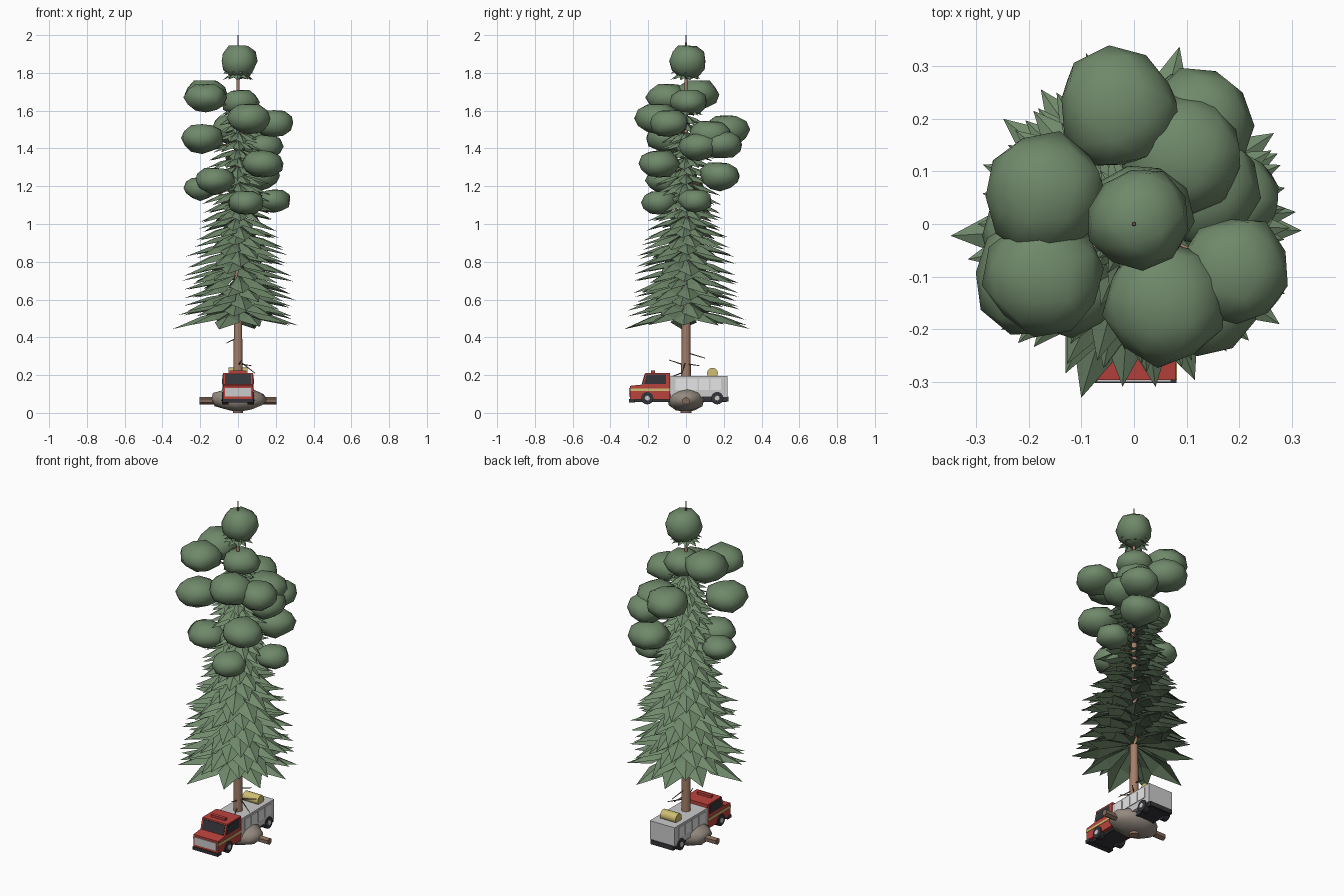
import bpy, bmesh, random
from math import cos, sin, pi, radians
from mathutils import Vector, Matrix

random.seed(4)
cube = bpy.data.objects.get("Cube")
if cube:
    bpy.data.objects.remove(cube)


def material(name, r, g, b):
    m = bpy.data.materials.new(name)
    m.use_nodes = True
    m.diffuse_color = (r, g, b, 1)
    m.node_tree.nodes["Principled BSDF"].inputs["Base Color"].default_value = (r, g, b, 1)
    return m


needle = material("needle green", 0.165, 0.255, 0.15)
leaf = material("foliage green", 0.16, 0.25, 0.145)
bark = material("bark brown", 0.37, 0.21, 0.14)
dead = material("dark wood", 0.23, 0.145, 0.10)
earth = material("root ball grey", 0.30, 0.255, 0.215)
red = material("truck red", 0.50, 0.055, 0.045)
silver = material("silver", 0.60, 0.60, 0.60)
shutter = material("pale shutter", 0.80, 0.80, 0.81)
yellow = material("yellow", 0.62, 0.52, 0.17)
black = material("rubber black", 0.035, 0.036, 0.042)


def finish(name, bm, mat, smooth=None):
    mesh = bpy.data.meshes.new(name)
    bm.to_mesh(mesh)
    bm.free()
    mesh.materials.append(mat)
    ob = bpy.data.objects.new(name, mesh)
    bpy.context.collection.objects.link(ob)
    if smooth:
        bpy.ops.object.select_all(action="DESELECT")
        ob.select_set(True)
        bpy.context.view_layer.objects.active = ob
        bpy.ops.object.shade_smooth_by_angle(angle=radians(smooth))
    return ob


def box(name, x, y, z, mat):
    """Box from (min, max) ranges."""
    bm = bmesh.new()
    bmesh.ops.create_cube(bm, size=1)
    for v in bm.verts:
        v.co = [r[0] if c < 0 else r[1] for c, r in zip(v.co, (x, y, z))]
    return finish(name, bm, mat)


def rod(name, a, b, r1, r2, mat, sides=10, smooth=40):
    """Tapered cylinder between two points."""
    a, b = Vector(a), Vector(b)
    bm = bmesh.new()
    turn = (b - a).to_track_quat("Z", "Y").to_matrix().to_4x4()
    bmesh.ops.create_cone(bm, cap_ends=True, segments=sides, radius1=r1, radius2=r2,
                          depth=(b - a).length,
                          matrix=Matrix.Translation((a + b) / 2) @ turn)
    return finish(name, bm, mat, smooth)


def blob(name, centre, size, mat, rough):
    """Lumpy flattened ball."""
    bm = bmesh.new()
    bmesh.ops.create_icosphere(bm, subdivisions=2, radius=1)
    spin = Matrix.Rotation(random.uniform(0, 6), 3, "Z")
    for v in bm.verts:
        p = spin @ v.co * random.uniform(1 - rough, 1 + rough)
        p.z = min(p.z, 0.9)
        v.co = [c + s * q for c, s, q in zip(centre, size, p)]
    return finish(name, bm, mat, 60)


def extrude_profile(name, points, half, mat):
    """Side outline (y, z) extruded across x."""
    bm = bmesh.new()
    face = bm.faces.new([bm.verts.new((-half, y, z)) for y, z in points])
    new = bmesh.ops.extrude_face_region(bm, geom=[face])["geom"]
    bmesh.ops.translate(bm, vec=(2 * half, 0, 0),
                        verts=[v for v in new if isinstance(v, bmesh.types.BMVert)])
    bmesh.ops.recalc_face_normals(bm, faces=bm.faces)
    return finish(name, bm, mat)


# Trunk and its thin leader
rod("trunk", (0, 0, 0), (0, 0, 1.8), 0.028, 0.008, bark)
rod("leader", (0, 0, 1.8), (0, 0, 2), 0.008, 0.003, dead, 6)

# Drooping needle tiers: folded kite-shaped fronds
REACH = [(0.55, 0.35), (0.62, 0.31), (0.9, 0.28), (1.04, 0.215), (1.4, 0.16), (1.62, 0.1),
         (1.85, 0.085)]


def reach(z):
    for (z0, r0), (z1, r1) in zip(REACH, REACH[1:]):
        if z <= z1:
            return r0 + (r1 - r0) * (z - z0) / (z1 - z0)
    return REACH[-1][1]


tiers, fronds = 25, 10
levels = [0.55 + 1.07 * t / (tiers - 1) for t in range(tiers)] + [1.81, 1.84]
bm = bmesh.new()
for t, z0 in enumerate(levels):
    for k in range(fronds):
        a = 2 * pi * (k + 0.38 * t + random.uniform(-0.12, 0.12)) / fronds
        r = reach(z0) * random.uniform(0.9, 1.02)
        drop = 0.03 + r * random.uniform(0.14, 0.24)
        w = 0.19 * r + 0.004
        out, side = Vector((cos(a), sin(a), 0)), Vector((-sin(a), cos(a), 0))

        def point(f, s, d):
            return bm.verts.new(out * r * f + side * s + Vector((0, 0, z0 - d)))
        root, tip = point(0.05, 0, 0), point(1, 0, drop)
        ridge = point(0.55, 0, drop * 0.36)
        for s in (-w, w):
            edge = point(0.56, s, drop * 0.66)
            for tri in ((root, edge, ridge), (edge, tip, ridge)):
                bm.faces.new(tri if s < 0 else tri[::-1])
finish("needle_fronds", bm, needle)

# Foliage clumps: position and width, each joined to the trunk by a thin limb
CLUMPS = [
    (0.005, 0.01, 1.862, 0.098), (-0.17, 0.06, 1.685, 0.118), (-0.17, -0.1, 1.67, 0.113),
    (0.01, 0.015, 1.645, 0.1), (0.06, -0.15, 1.56, 0.12), (-0.03, 0.22, 1.5, 0.116),
    (0.09, 0.13, 1.47, 0.118), (0.19, -0.09, 1.535, 0.106), (0.13, 0.07, 1.41, 0.107),
    (0.12, 0.19, 1.42, 0.107), (-0.19, -0.1, 1.455, 0.115), (0.13, -0.14, 1.32, 0.11),
    (0.11, 0.18, 1.255, 0.11), (-0.12, -0.11, 1.23, 0.104), (-0.2, -0.02, 1.19, 0.09),
    (0.04, -0.14, 1.115, 0.094), (0.19, 0.05, 1.125, 0.09)]
for i, (x, y, z, w) in enumerate(CLUMPS):
    tall = 0.092 if i == 0 else w * 0.71
    blob(f"foliage_clump_{i + 1}", (x, y, z), (w, w, tall), leaf, 0.075)
    if i:
        rod(f"limb_{i + 1}", (0, 0, z - 0.06), (x, y, z), 0.006, 0.004, bark, 5)

# Bare dead twigs on the lower trunk
TWIGS = [(0.02, 0.1, 0.32, 0.29), (0.09, -0.02, 0.28, 0.21), (0.02, -0.09, 0.25, 0.28),
         (-0.06, -0.02, 0.4, 0.37), (0.07, 0.07, 0.26, 0.25), (0.03, -0.08, 0.22, 0.19)]
for i, (x, y, z0, z1) in enumerate(TWIGS):
    rod(f"dead_twig_{i + 1}", (0, 0, z0), (x, y, z1), 0.004, 0.002, dead, 5)

# Root ball and cross log
blob("root_ball", (0, 0, 0.07), (0.15, 0.098, 0.063), earth, 0.08)
rod("cross_log", (-0.205, 0, 0.064), (0.205, 0, 0.064), 0.02, 0.02, dead, 6, 20)

# Truck cab with sloping windscreen
extrude_profile("cab", [(-0.297, 0.07), (-0.297, 0.143), (-0.232, 0.15),
                        (-0.215, 0.212), (-0.085, 0.212), (-0.085, 0.07)], 0.08, red)
extrude_profile("windscreen", [(-0.234, 0.153), (-0.219, 0.206), (-0.214, 0.206),
                               (-0.228, 0.153)], 0.07, black)
box("grille", (-0.07, 0.07), (-0.301, -0.296), (0.087, 0.131), silver)
box("bumper", (-0.081, 0.081), (-0.303, -0.27), (0.056, 0.074), black)
box("roof_beacon", (-0.045, 0.045), (-0.185, -0.165), (0.212, 0.225), red)

# Chassis and rear body
box("chassis", (-0.06, 0.06), (-0.28, 0.215), (0.058, 0.085), black)
box("rear_body", (-0.08, 0.08), (-0.083, 0.22), (0.083, 0.194), silver)
box("rear_skirt", (-0.074, 0.074), (0.195, 0.224), (0.06, 0.086), black)
rod("hose_reel", (-0.05, 0.14, 0.21), (0.05, 0.14, 0.21), 0.029, 0.029, yellow, 12)

# Parts repeated on both flanks
for s, label in ((1, "left"), (-1, "right")):
    def flank(depth):
        return sorted((s * 0.078, s * (0.08 + depth)))
    window = extrude_profile(f"{label}_side_window", [(-0.222, 0.152), (-0.208, 0.204),
                             (-0.105, 0.204), (-0.105, 0.152)], 0.002, black)
    window.location.x = s * 0.08
    box(f"{label}_stripe", flank(0.002), (-0.297, -0.085), (0.117, 0.13), yellow)
    for i in range(4):
        y = -0.055 + i * 0.062
        box(f"{label}_locker_{i + 1}", flank(0.004), (y, y + 0.054), (0.12, 0.182), shutter)
    for y, end in ((-0.205, "front"), (0.165, "rear")):
        rod(f"{label}_{end}_wheel", (s * 0.05, y, 0.078), (s * 0.086, y, 0.078),
            0.033, 0.033, black, 16)
        rod(f"{label}_{end}_hub", (s * 0.08, y, 0.078), (s * 0.089, y, 0.078),
            0.018, 0.014, silver, 12)
